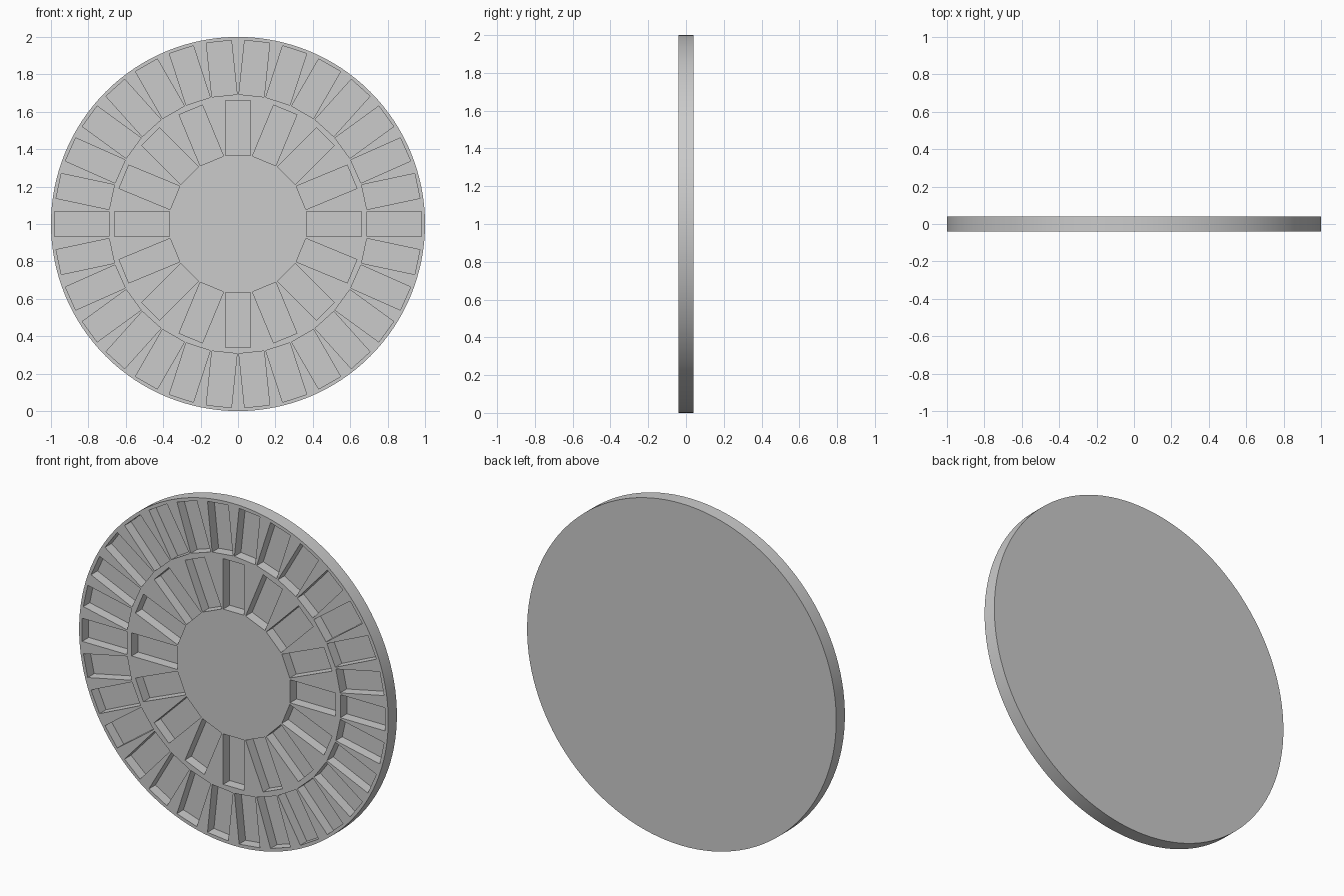
import bpy, bmesh, math
from mathutils import Matrix, Vector

if "Cube" in bpy.data.objects:
    bpy.data.objects.remove(bpy.data.objects["Cube"])

RADIUS, HALF_T = 1.0, 0.04
SLOT_W, SLOT_DEPTH = 0.135, 0.06
CENTRE = Matrix.Translation((0, 0, 1))

grey = bpy.data.materials.new("light grey")
grey.diffuse_color = (0.6, 0.6, 0.6, 1)
grey.use_nodes = True
grey.node_tree.nodes["Principled BSDF"].inputs["Base Color"].default_value = grey.diffuse_color


def make_object(name, bm):
    bmesh.ops.recalc_face_normals(bm, faces=bm.faces)
    mesh = bpy.data.meshes.new(name)
    bm.to_mesh(mesh)
    bm.free()
    mesh.materials.append(grey)
    obj = bpy.data.objects.new(name, mesh)
    bpy.context.collection.objects.link(obj)
    return obj


def add_slot_ring(bm, count, r_in, r_out):
    """Radial ring of boxes reaching from in front of the disc to the slot floor."""
    y0, y1 = -HALF_T - 0.05, -HALF_T + SLOT_DEPTH
    for i in range(count):
        turn = Matrix.Rotation(2 * math.pi * i / count, 4, 'Y')
        place = Matrix.Translation(((r_in + r_out) / 2, (y0 + y1) / 2, 0))
        size = Matrix.Diagonal((r_out - r_in, y1 - y0, SLOT_W, 1))
        bmesh.ops.create_cube(bm, size=1, matrix=CENTRE @ turn @ place @ size)


# Solid round plate standing on its rim
bm = bmesh.new()
bmesh.ops.create_cone(bm, cap_ends=True, segments=128, radius1=RADIUS, radius2=RADIUS,
                      depth=2 * HALF_T, matrix=CENTRE @ Matrix.Rotation(math.pi / 2, 4, 'X'))
disc = make_object("slotted_disc", bm)

# Two rings of rectangular slots cut into the front
bm = bmesh.new()
add_slot_ring(bm, 30, 0.69, 0.98)
add_slot_ring(bm, 16, 0.365, 0.66)
cutter = make_object("slot_cutter", bm)
cutter.hide_render = True

cut = disc.modifiers.new("slots", 'BOOLEAN')
cut.operation = 'DIFFERENCE'
cut.solver = 'EXACT'
cut.object = cutter

bpy.context.view_layer.objects.active = disc
disc.select_set(True)
bpy.ops.object.modifier_apply(modifier=cut.name)
bpy.data.objects.remove(cutter)

# Smooth rim, sharp slot edges
bpy.ops.object.shade_smooth_by_angle(angle=math.radians(30))
